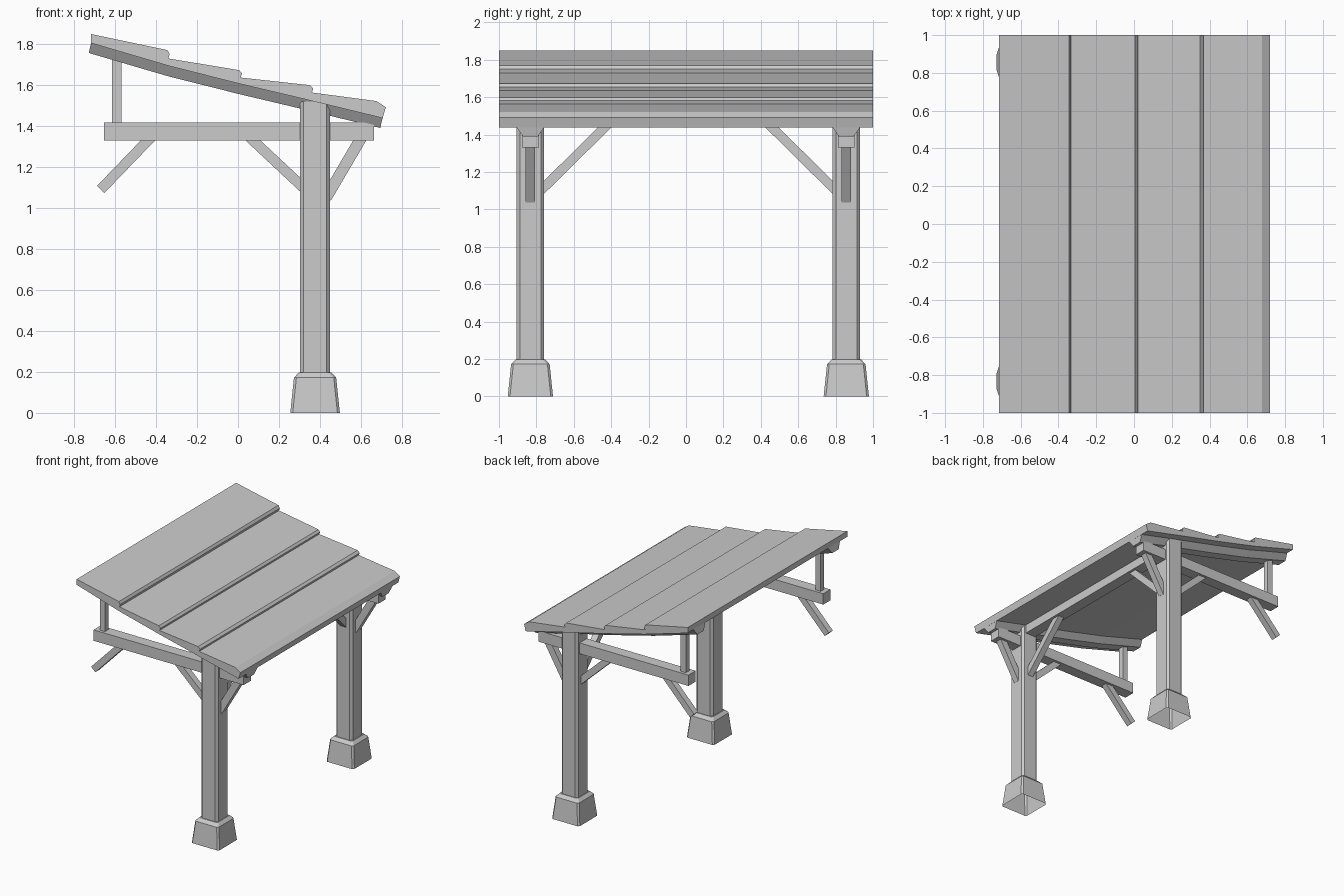
import bpy, bmesh
from mathutils import Vector

if "Cube" in bpy.data.objects:
    bpy.data.objects.remove(bpy.data.objects["Cube"])

grey = bpy.data.materials.new("plain grey")
grey.use_nodes = True
COLOUR = (0.6, 0.6, 0.6, 1)
grey.diffuse_color = COLOUR
grey.node_tree.nodes["Principled BSDF"].inputs["Base Color"].default_value = COLOUR

POST_X = 0.376
SIDES = {"front": -0.832, "back": 0.857}


def loft(name, rings, cap_start=True, cap_end=True):
    """Skin a list of matching vertex rings into one flat shaded part."""
    bm = bmesh.new()
    loops = [[bm.verts.new(p) for p in ring] for ring in rings]
    n = len(loops[0])
    for a, b in zip(loops, loops[1:]):
        for i in range(n):
            j = (i + 1) % n
            bm.faces.new((a[i], a[j], b[j], b[i]))
    if cap_start:
        bm.faces.new(loops[0][::-1])
    if cap_end:
        bm.faces.new(loops[-1])
    bmesh.ops.recalc_face_normals(bm, faces=bm.faces)
    mesh = bpy.data.meshes.new(name)
    bm.to_mesh(mesh)
    bm.free()
    mesh.materials.append(grey)
    obj = bpy.data.objects.new(name, mesh)
    bpy.context.collection.objects.link(obj)
    return obj


def square_ring(x, y, z, half, cut):
    """Square outline with chamfered corners."""
    h, c = half, half - cut
    outline = [(h, -c), (h, c), (c, h), (-c, h), (-h, c), (-h, -c), (-c, -h), (c, -h)]
    return [(x + u, y + v, z) for u, v in outline]


def timber(name, start, end, width, height):
    """Straight rectangular timber between two points."""
    a, b = Vector(start), Vector(end)
    d = (b - a).normalized()
    side = d.cross(Vector((0, 0, 1)))
    side = side.normalized() if side.length > 0.01 else Vector((0, 1, 0))
    up = side.cross(d)
    corners = [(-1, -1), (1, -1), (1, 1), (-1, 1)]
    return loft(name, [[p + side * u * width / 2 + up * v * height / 2
                        for u, v in corners] for p in (a, b)])


# Roof of four overlapping boards, with a gently sagging underside
underside = [(0.706, 1.438), (0.306, 1.535), (0.01, 1.605), (-0.335, 1.692), (-0.716, 1.804)]
boards = [(-0.716, 1.848), (-0.345, 1.77), (-0.333, 1.75), (-0.34, 1.729),
          (0.006, 1.672), (0.02, 1.655), (0.012, 1.636),
          (0.35, 1.599), (0.367, 1.582), (0.36, 1.563),
          (0.677, 1.521), (0.721, 1.491)]
loft("roof_boards", [[(x, y, z) for x, z in underside + boards] for y in (-1, 1)])

# Beam joining the two posts under the roof
timber("ridge_beam", (POST_X, SIDES["front"], 1.48), (POST_X, SIDES["back"], 1.48), 0.09, 0.085)

# Support frame at each end
for side, y in SIDES.items():
    # Tapered stone foot, open underneath
    loft(side + "_foot", [square_ring(POST_X, y, z, h, 0.012) for h, z in
                          ((0.121, 0), (0.103, 0.172), (0.08, 0.196))], cap_start=False)
    loft(side + "_post", [square_ring(POST_X, y, z, 0.074, 0.018) for z in (0.19, 1.52)])

    # Rafter following the underside, narrower at its bottom
    loft(side + "_rafter", [[(x, y - 0.076, z + 0.004), (x, y + 0.076, z + 0.004),
                             (x - 0.012, y + 0.04, z - 0.048), (x - 0.012, y - 0.04, z - 0.048)]
                            for x, z in underside])

    timber(side + "_cross_beam", (-0.653, y, 1.373), (0.663, y, 1.373), 0.09, 0.086)
    timber(side + "_strut", (-0.592, y, 1.4), (-0.592, y, 1.75), 0.045, 0.045)

    # Diagonal braces
    timber(side + "_outer_brace", (-0.67, y, 1.09), (-0.4, y, 1.37), 0.05, 0.05)
    timber(side + "_inner_brace", (0.35, y, 1.07), (0.04, y, 1.36), 0.05, 0.05)
    timber(side + "_short_brace", (0.43, y, 1.05), (0.612, y, 1.36), 0.05, 0.055)
    inward = 1 if y < 0 else -1
    timber(side + "_long_brace", (POST_X, y + inward * 0.04, 1.085),
           (POST_X, y + inward * 0.435, 1.475), 0.05, 0.05)
